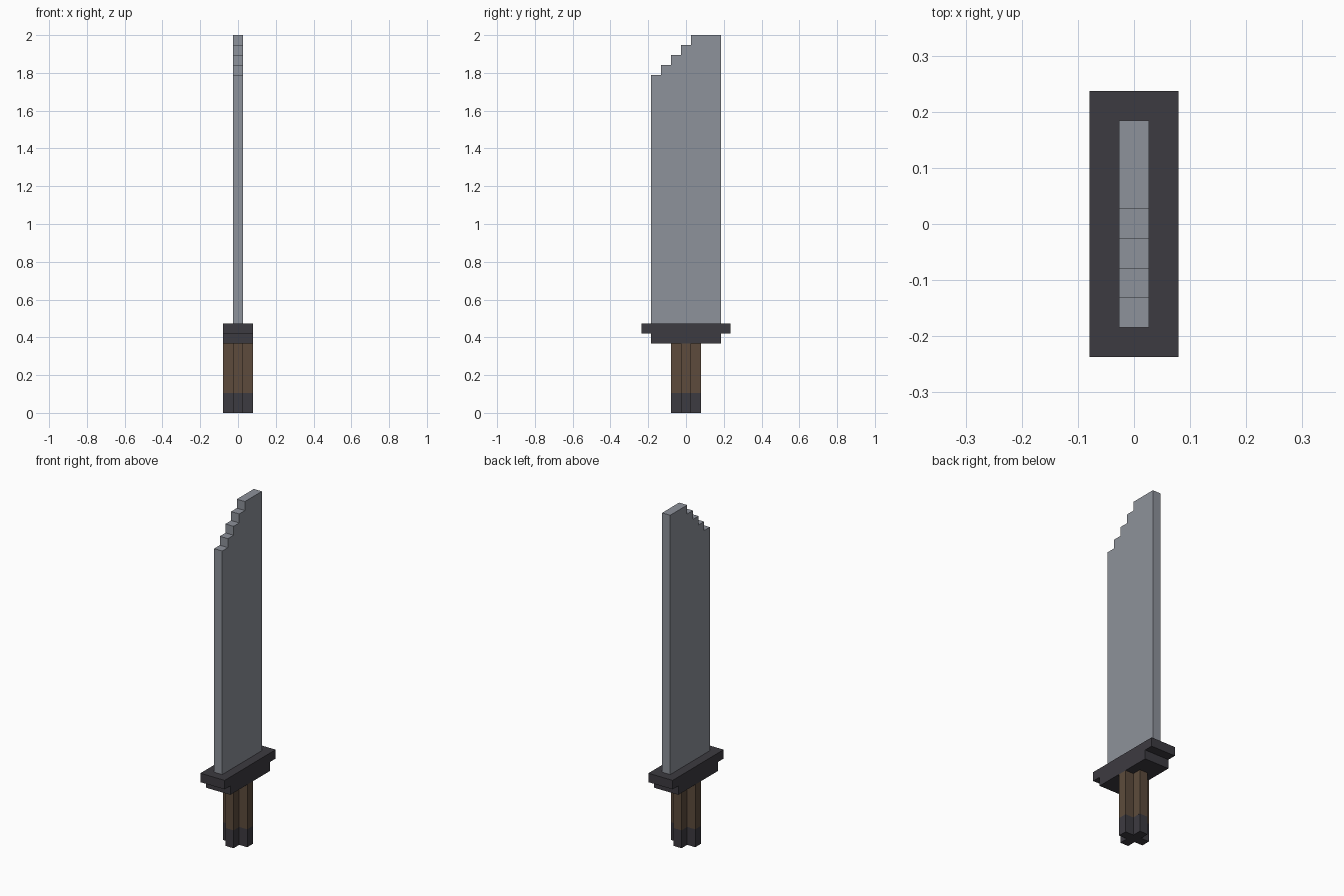
import bpy
import bmesh

cube = bpy.data.objects.get("Cube")
if cube:
    bpy.data.objects.remove(cube, do_unlink=True)

U = 2 / 38  # one block of the stepped grid


def material(name, rgb):
    mat = bpy.data.materials.new(name)
    mat.use_nodes = True
    color = (*rgb, 1)
    mat.diffuse_color = color
    mat.node_tree.nodes["Principled BSDF"].inputs["Base Color"].default_value = color
    return mat


steel = material("steel grey", (0.268, 0.287, 0.325))
iron = material("dark iron", (0.046, 0.043, 0.052))
wood = material("brown wood", (0.109, 0.071, 0.045))


def prism(name, points, direction, mat):
    """Extrude a closed outline, given in blocks, along a direction."""
    bm = bmesh.new()
    face = bm.faces.new([bm.verts.new([c * U for c in p]) for p in points])
    ext = bmesh.ops.extrude_face_region(bm, geom=[face])
    moved = [v for v in ext["geom"] if isinstance(v, bmesh.types.BMVert)]
    bmesh.ops.translate(bm, verts=moved, vec=[c * U for c in direction])
    bmesh.ops.recalc_face_normals(bm, faces=bm.faces)
    mesh = bpy.data.meshes.new(name)
    bm.to_mesh(mesh)
    bm.free()
    mesh.materials.append(mat)
    obj = bpy.data.objects.new(name, mesh)
    bpy.context.collection.objects.link(obj)
    return obj


# Blade: flat slab with a staircase tip rising toward the back
blade = [(3.5, 9), (3.5, 38)]
for i in range(4):
    blade += [(0.5 - i, 38 - i), (0.5 - i, 37 - i)]
blade += [(-3.5, 34), (-3.5, 9)]
prism("blade", [(-0.5, y, z) for y, z in blade], (1, 0, 0), steel)

# Guard: wide plate over a narrower one
guard = [(3.5, 7), (3.5, 8), (4.5, 8), (4.5, 9)]
guard += [(-y, z) for y, z in reversed(guard)]
prism("guard", [(-1.5, y, z) for y, z in guard], (3, 0, 0), iron)

# Handle: plus-shaped section, wooden grip above an iron pommel
plus = []
x, y = 1.5, 0.5
for _ in range(4):
    plus += [(x, -y), (x, y), (y, y)] if not plus else [(-b, a) for a, b in plus[-3:]]
prism("grip", [(a, b, 2) for a, b in plus], (0, 0, 5), wood)
prism("pommel", [(a, b, 0) for a, b in plus], (0, 0, 2), iron)
